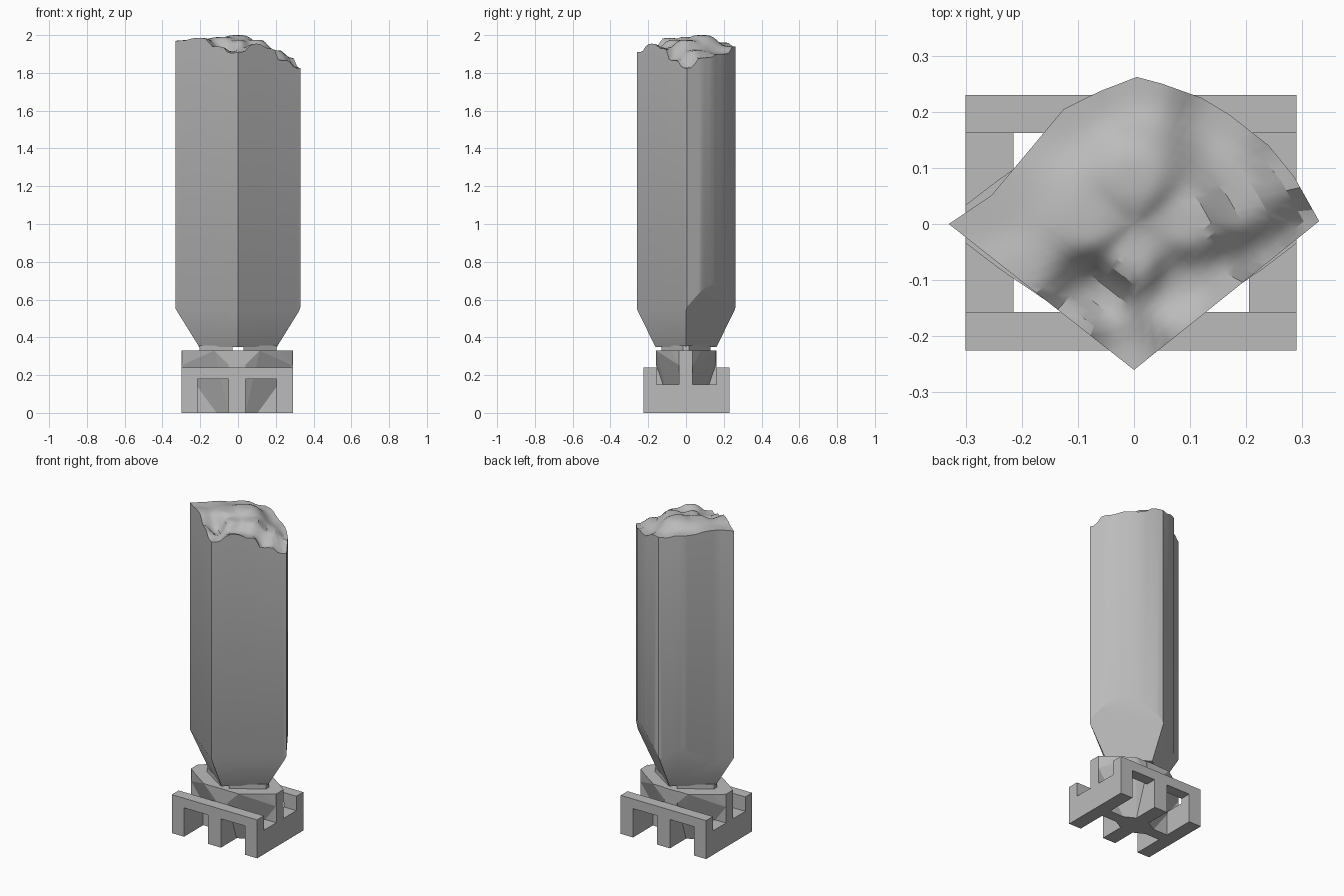
import bpy, bmesh, math
from mathutils import Vector

cube = bpy.data.objects.get("Cube")
if cube:
    bpy.data.objects.remove(cube, do_unlink=True)

grey = bpy.data.materials.new("plain grey")
grey.use_nodes = True
grey.diffuse_color = (0.5, 0.5, 0.5, 1)
grey.node_tree.nodes["Principled BSDF"].inputs["Base Color"].default_value = (0.5, 0.5, 0.5, 1)


def finish(name, bm):
    bmesh.ops.recalc_face_normals(bm, faces=bm.faces)
    mesh = bpy.data.meshes.new(name)
    bm.to_mesh(mesh)
    bm.free()
    mesh.materials.append(grey)
    obj = bpy.data.objects.new(name, mesh)
    bpy.context.collection.objects.link(obj)
    return obj


def hull(name, points):
    bm = bmesh.new()
    verts = [bm.verts.new(p) for p in points]
    result = bmesh.ops.convex_hull(bm, input=verts)
    bmesh.ops.delete(bm, geom=[v for v in bm.verts if not v.link_faces], context='VERTS')
    bmesh.ops.dissolve_limit(bm, angle_limit=0.01, verts=bm.verts, edges=bm.edges)
    return finish(name, bm)


def box(name, x0, x1, y0, y1, z0, z1):
    return hull(name, [(x, y, z) for x in (x0, x1) for y in (y0, y1) for z in (z0, z1)])


def extrude_profile(name, profile, y0, y1):
    bm = bmesh.new()
    face = bm.faces.new([bm.verts.new((x, y0, z)) for x, z in profile])
    new = bmesh.ops.extrude_face_region(bm, geom=[face])["geom"]
    bmesh.ops.translate(bm, vec=(0, y1 - y0, 0), verts=[v for v in new if isinstance(v, bmesh.types.BMVert)])
    return finish(name, bm)


# Base: two notched rails joined by side, centre and cross beams
XL, XR, RAIL, FOOT = -0.30, 0.29, 0.24, 0.18
rail = [(XL, 0), (-0.215, 0), (-0.215, FOOT), (-0.05, FOOT), (-0.05, 0), (0.04, 0),
        (0.04, FOOT), (0.205, FOOT), (0.205, 0), (XR, 0), (XR, RAIL), (XL, RAIL)]
extrude_profile("front_rail", rail, -0.225, -0.157)
extrude_profile("back_rail", rail, 0.162, 0.23)
box("right_side_beam", XL, -0.215, -0.157, 0.162, 0, 0.15)
box("left_side_beam", 0.205, XR, -0.157, 0.162, 0, 0.15)
box("centre_beam", -0.05, 0.04, -0.157, 0.162, 0, 0.33)
box("cross_beam", XL, XR, -0.036, 0.034, 0, 0.33)

# Flared supports filling the four corners of the cross, and pads above them
for sx, side in ((-1, "right"), (1, "left")):
    for sy, end in ((-1, "front"), (1, "back")):
        pts = [(0.02, 0, 0.33), (0.295, 0.034, 0.33), (0.235, 0.08, 0.33), (0.12, 0.158, 0.33),
               (0.04, 0.158, 0.33), (0.295, 0.034, 0.25), (0.04, 0.158, 0.25),
               (0.02, 0, 0), (0.12, 0.03, 0), (0.045, 0.07, 0)]
        hull(f"{end}_{side}_flare", [(sx * x - 0.005, sy * y, z) for x, y, z in pts])
    hull(f"{side}_pad", [(sx * x, y * s, z) for x, y in ((0.03, 0.13), (0.205, 0.015))
                         for s in (-1, 1) for z in (0.325, 0.357)])

# Body: outline with a straight front and a bulging back
outline = [(-0.33, 0), (0, -0.26), (0.33, 0.005), (0.285, 0.085), (0.24, 0.14), (0.17, 0.195),
           (0.12, 0.225), (0.05, 0.25), (0.005, 0.262), (-0.06, 0.237), (-0.125, 0.205), (-0.255, 0.05)]
rim = []
for i, a in enumerate(outline):
    a, b = Vector(a), Vector(outline[(i + 1) % len(outline)])
    n = max(2, round((b - a).length / 0.025))
    rim += [a.lerp(b, k / n) for k in range(n)]

# Height of the billowing top, blended from a few peaks and dips
heights = [(-0.33, 0, 1.97), (-0.2, -0.1, 1.985), (-0.1, -0.18, 1.94), (-0.03, -0.235, 1.905),
           (0, -0.26, 1.91), (0.1, -0.18, 1.955), (0.18, -0.12, 1.93), (0.23, -0.08, 1.865),
           (0.33, 0, 1.825), (0.27, 0.1, 1.88), (0.17, 0.195, 1.9), (0, 0.262, 1.94),
           (-0.125, 0.205, 1.96), (-0.255, 0.05, 1.975), (0, 0.08, 2.0), (-0.08, 0, 1.99),
           (0.1, 0, 1.975), (0, -0.07, 1.975), (-0.06, -0.13, 1.9), (0.08, -0.12, 1.93), (0.2, 0.05, 1.92)]


def top_height(p):
    total = weight = 0
    for x, y, z in heights:
        w = 1 / ((p.x - x) ** 2 + (p.y - y) ** 2 + 0.0004) ** 2
        total += w * z
        weight += w
    return total / weight


bm = bmesh.new()
middle = Vector((0, 0))
steps = 12
rings = [[bm.verts.new((p.x, p.y, 0.348)) for p in rim]]
for k in range(steps):
    ring = []
    for p in rim:
        q = p.lerp(middle, k / steps)
        ring.append(bm.verts.new((q.x, q.y, top_height(q))))
    rings.append(ring)
count = len(rim)
for low, high in zip(rings, rings[1:]):
    for i in range(count):
        j = (i + 1) % count
        bm.faces.new((low[i], low[j], high[j], high[i]))
peak = bm.verts.new((0, 0, top_height(middle)))
for i in range(count):
    bm.faces.new((rings[-1][i], rings[-1][(i + 1) % count], peak))
bm.faces.new(rings[0][::-1])
bmesh.ops.recalc_face_normals(bm, faces=bm.faces)

# Four sloping cuts taper the foot of the body
for sx in (-1, 1):
    for sy in (-1, 1):
        a = Vector((sx * 0.33, 0, 0.55))
        b = Vector((0, sy * 0.26, 0.55))
        c = Vector((sx * 0.2, 0, 0.34))
        normal = (b - a).cross(c - a).normalized()
        if normal.z > 0:
            normal = -normal
        bmesh.ops.bisect_plane(bm, geom=bm.verts[:] + bm.edges[:] + bm.faces[:], dist=0.0001,
                               plane_co=a, plane_no=normal, clear_outer=True)
        edges = [e for e in bm.edges if e.is_boundary]
        bmesh.ops.holes_fill(bm, edges=edges, sides=0)
body = finish("body", bm)
bpy.ops.object.select_all(action='DESELECT')
body.select_set(True)
bpy.context.view_layer.objects.active = body
bpy.ops.object.shade_smooth_by_angle(angle=math.radians(28))
